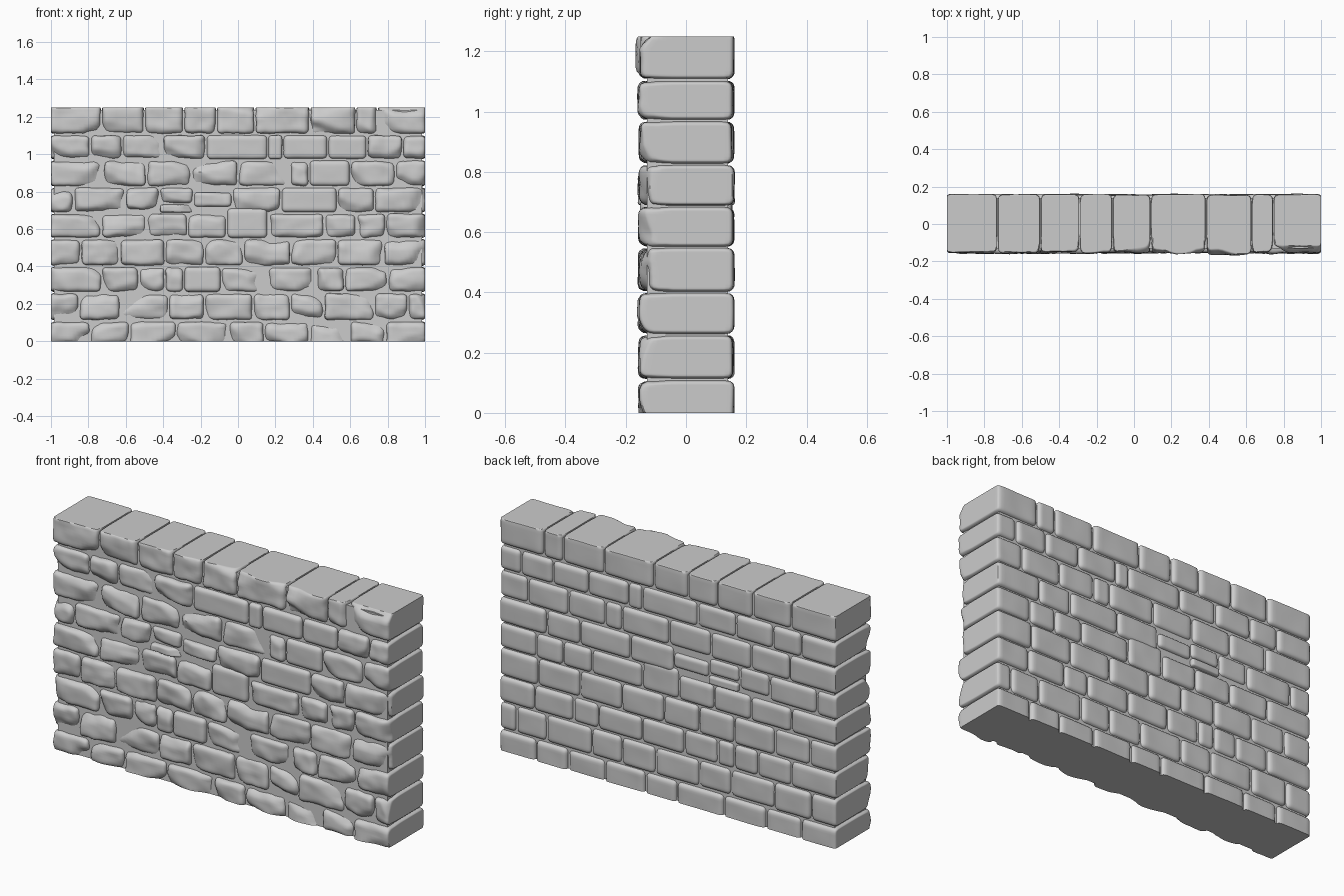
import bpy, bmesh, math, random
from mathutils import Vector, noise

if "Cube" in bpy.data.objects:
    bpy.data.objects.remove(bpy.data.objects["Cube"])

random.seed(7)
LEVELS = [0, .11, .26, .40, .55, .685, .825, .97, 1.105, 1.25]
# vertical joints of each course, bottom to top
JOINTS = [
    [-.79, -.58, -.33, -.05, .14, .38, .60, .79],
    [-.85, -.63, -.37, -.18, .08, .28, .46, .73, .91],
    [-.73, -.53, -.39, -.29, -.09, .16, .42, .57, .80],
    [-.84, -.63, -.39, -.18, .03, .28, .53, .78],
    [-.73, -.49, -.27, -.06, .16, .46, .63, .79],
    [-.88, -.60, -.42, -.24, -.03, .23, .53, .73],
    [-.72, -.49, -.25, 0, .28, .38, .60, .84],
    [-.79, -.62, -.40, -.17, .16, .24, .48, .69, .88],
    [-.73, -.50, -.29, -.115, .09, .385, .63, .745],
]
# stones whose height leaves the course: (course, stone) -> list of z ranges
ODD = {
    (4, 4): [(.55, .715)],
    (5, 4): [(.715, .80)],
    (5, 3): [(.685, .735), (.735, .825)],
    (5, 2): [(.70, .825)],
}
SMOOTH_FRONT = {(7, 4), (7, 6), (7, 7), (4, 4), (6, 6), (5, 6), (7, 5), (2, 4)}
R, GAP, BACK = .024, .003, .158


def spread(u):
    """Crowd grid lines toward the edges of a stone."""
    return .45 * u + .55 * math.sin(u * math.pi / 2)


def add_stone(bm, x0, x1, z0, z1, face, rough):
    """Rounded through-stone with a hand-chipped front face."""
    # outer faces are pushed out and clamped, which keeps their edges tighter
    x0 = x0 - .006 if x0 <= -1 else x0 + GAP
    x1 = x1 + .006 if x1 >= 1 else x1 - GAP
    z0 = -.03 if z0 <= 0 else z0 + GAP + random.uniform(-.002, .003)
    z1 = z1 + .014 if z1 >= 1.25 else z1 - GAP + random.uniform(-.003, .002)
    back = BACK + random.uniform(-.005, .002)
    c = Vector(((x0 + x1) / 2, (back - face) / 2, (z0 + z1) / 2))
    h = Vector(((x1 - x0) / 2, (back + face) / 2, (z1 - z0) / 2))
    r = min(R, h.x * .5, h.z * .5)
    inner = h - Vector((r, r, r))
    seed = Vector([random.uniform(-50, 50) for _ in range(3)])
    # sloping chip planes that cut the front edges
    chips = []
    for _ in range(random.randint(3, 5) if rough else 0):
        a = random.choice([-90, 90, random.uniform(0, 360), random.uniform(200, 340)])
        a = math.radians(a + random.uniform(-30, 30))
        reach = abs(math.cos(a)) * h.x + abs(math.sin(a)) * h.z
        chips.append((math.cos(a), math.sin(a), reach * random.uniform(.2, .8),
                      random.uniform(.25, .7)))
    tmp = bmesh.new()
    bmesh.ops.create_cube(tmp, size=2)
    bmesh.ops.subdivide_edges(tmp, edges=tmp.edges[:], cuts=12, use_grid_fill=True)
    new = {}
    for v in tmp.verts:
        p = Vector([spread(v.co[i]) * h[i] for i in range(3)])
        q = Vector([max(-inner[i], min(inner[i], p[i])) for i in range(3)])
        d = p - q
        if d.length > 1e-6:
            p = q + d.normalized() * min(r, max(abs(d.x), abs(d.y), abs(d.z)))
        w = max(0, min(1, (-(p.y + c.y) - .05) / .07))
        n1 = noise.noise(p * 9 + seed)
        n2 = noise.noise(p * 22 + seed)
        if w > 0:
            dep = 0
            for cx, cz, off, slope in chips:
                dep = max(dep, (p.x * cx + p.z * cz - off + n1 * .025) * slope)
            amp = 1 if rough else .25
            dep = min(.028, dep) + amp * (.008 * n1 + .004 * n2)
            edge = 1 - w * amp * .07 * (.4 + n2)
            p = Vector((p.x * (1 + (edge - 1) * .5), p.y + w * dep, p.z * edge))
        else:
            p.y += .003 * n1
        p += c
        p.x = max(-1, min(1, p.x))
        p.z = max(0, min(1.25, p.z))
        new[v] = bm.verts.new(p)
    for f in tmp.faces:
        bm.faces.new([new[v] for v in f.verts])
    tmp.free()


def finish(bm, name, angle=45):
    bmesh.ops.recalc_face_normals(bm, faces=bm.faces[:])
    me = bpy.data.meshes.new(name)
    bm.to_mesh(me)
    bm.free()
    ob = bpy.data.objects.new(name, me)
    bpy.context.collection.objects.link(ob)
    bpy.ops.object.select_all(action='DESELECT')
    ob.select_set(True)
    bpy.context.view_layer.objects.active = ob
    bpy.ops.object.shade_smooth_by_angle(angle=math.radians(angle))
    return ob


# stone courses
for row, joints in enumerate(JOINTS):
    bm = bmesh.new()
    xs = [-1] + joints + [1]
    for i in range(len(xs) - 1):
        for z0, z1 in ODD.get((row, i), [(LEVELS[row], LEVELS[row + 1])]):
            face = .152 + random.uniform(-.004, .005)
            if (row, i) == (8, 6):
                face = .163          # one stone stands proud of the top course
            add_stone(bm, xs[i], xs[i + 1], z0, z1, face, (row, i) not in SMOOTH_FRONT)
    finish(bm, f"stone_course_{row + 1}")

# mortar core filling the joints
bm = bmesh.new()
bmesh.ops.create_cube(bm, size=1)
for v in bm.verts:
    v.co = Vector((v.co.x * 1.966, .14 if v.co.y > 0 else -.130, 1.236 if v.co.z > 0 else 0))
finish(bm, "mortar_core", 30)
